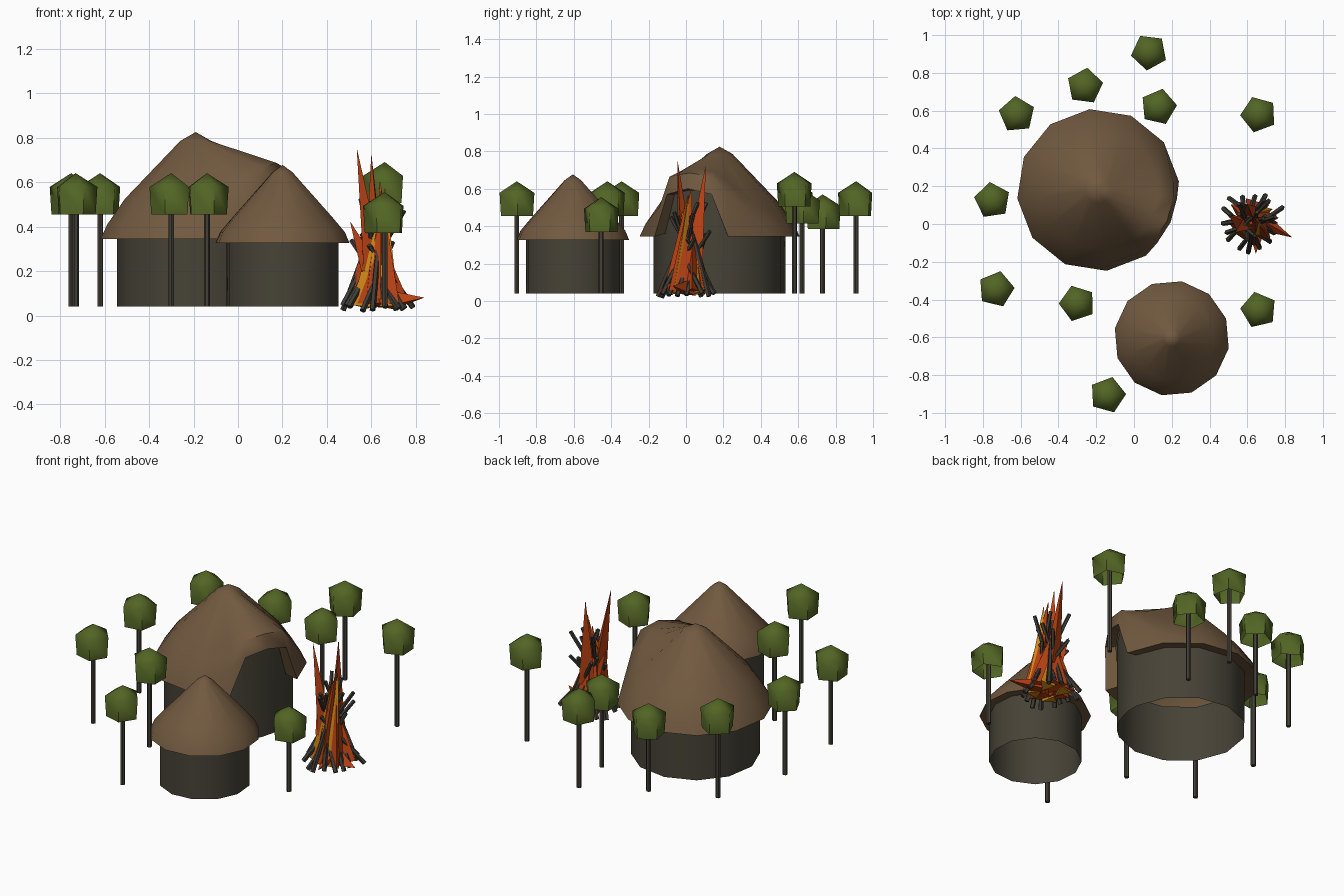
import bpy, bmesh, math, random
from mathutils import Vector, Matrix

if "Cube" in bpy.data.objects:
    bpy.data.objects.remove(bpy.data.objects["Cube"])

random.seed(7)


def material(name, r, g, b):
    m = bpy.data.materials.new(name)
    m.diffuse_color = (r, g, b, 1)
    m.use_nodes = True
    m.node_tree.nodes["Principled BSDF"].inputs["Base Color"].default_value = m.diffuse_color
    return m


THATCH = material("brown thatch", .165, .100, .050)
WALL = material("grey brown wall", .062, .055, .038)
BARK = material("dark bark", .058, .051, .038)
LEAF = material("leaf green", .085, .130, .018)
LOG = material("charred log", .048, .045, .036)
ORANGE = material("flame orange", .50, .055, .007)
YELLOW = material("flame yellow", .62, .24, .008)


def finish(bm, name, mat, loc=(0, 0, 0), smooth=None):
    bmesh.ops.recalc_face_normals(bm, faces=bm.faces)
    me = bpy.data.meshes.new(name)
    bm.to_mesh(me)
    bm.free()
    me.materials.append(mat)
    ob = bpy.data.objects.new(name, me)
    ob.location = loc
    bpy.context.collection.objects.link(ob)
    if smooth:
        bpy.ops.object.select_all(action='DESELECT')
        ob.select_set(True)
        bpy.context.view_layer.objects.active = ob
        bpy.ops.object.shade_smooth_by_angle(angle=math.radians(smooth))
    return ob


def lathe(name, mat, loc, angles, profile, apex=None, smooth=50):
    """Skin of rings; profile(angle) gives the (radius, z) points of one spoke."""
    bm = bmesh.new()
    spokes = []
    for a in angles:
        c, s = math.cos(math.radians(a)), math.sin(math.radians(a))
        spokes.append([bm.verts.new((r * c, r * s, z)) for r, z in profile(a)])
    top = bm.verts.new((0, 0, apex)) if apex else None
    for i, p in enumerate(spokes):
        q = spokes[(i + 1) % len(spokes)]
        if top:
            bm.faces.new((top, p[0], q[0]))
        for k in range(len(p) - 1):
            bm.faces.new((p[k], p[k + 1], q[k + 1], q[k]))
    return finish(bm, name, mat, loc, smooth)


# large hut: 12-sided, with the eave lifted into a hood over the doorway
big_loc = (-.19, .18, 0)
big_angles = [6 + 30 * k for k in range(11)] + [318, 336, 354]


def big_roof(a):
    if a in (318, 354):
        return [(.07, .785), (.32, .69), (.40, .665), (.42, .57), (.36, .57)]
    if a == 336:
        return [(.07, .785), (.32, .71), (.40, .685), (.42, .60), (.36, .60)]
    if a == 6:
        return [(.07, .785), (.32, .65), (.40, .57), (.43, .345), (.36, .36)]
    if a == 306:
        return [(.07, .785), (.32, .61), (.40, .50), (.43, .345), (.36, .36)]
    return [(.07, .785), (.32, .525), (.40, .41), (.43, .345), (.355, .36)]


lathe("large_hut_roof", THATCH, big_loc, big_angles, big_roof, .825)
lathe("large_hut_wall", WALL, big_loc, big_angles,
      lambda a: [(.355, .04), (.355, .59 if a in (318, 336, 354) else .38)], smooth=40)

# small hut
small_loc = (.2, -.605, 0)
small_angles = [20 + 30 * k for k in range(12)]
lathe("small_hut_roof", THATCH, small_loc, small_angles,
      lambda a: [(.045, .645), (.225, .445), (.285, .375), (.306, .325), (.255, .325)], .677)
lathe("small_hut_wall", WALL, small_loc, small_angles,
      lambda a: [(.255, .04), (.255, .34)], smooth=40)

# trees: x, y, top height
trees = [(-.62, .58, .64), (-.26, .73, .57), (.08, .91, .64), (.13, .62, .60),
         (.66, .58, .69), (-.75, .125, .64), (-.73, -.345, .64), (-.30, -.42, .64),
         (-.14, -.905, .64), (.66, -.455, .555)]
for i, (x, y, h) in enumerate(trees):
    turn = random.uniform(0, 72)
    five = [turn + 72 * k for k in range(5)]
    lathe(f"tree_crown_{i}", LEAF, (x, y, 0), five,
          lambda a: [(.098, h - .062), (.09, h - .185)], h, smooth=60)
    six = [turn + 60 * k for k in range(6)]
    lathe(f"tree_trunk_{i}", BARK, (x, y, 0), six,
          lambda a: [(.014, h - .06), (.014, .04), (.001, .04)], smooth=None)


def spike(bm, a, b, ra, rb, sides, turn=0):
    """Tapered stick from point a to point b."""
    a, b = Vector(a), Vector(b)
    d = b - a
    rot = d.to_track_quat('Z', 'Y').to_matrix().to_4x4()
    m = Matrix.Translation((a + b) / 2) @ rot @ Matrix.Rotation(turn, 4, 'Z')
    bmesh.ops.create_cone(bm, cap_ends=True, segments=sides, radius1=ra,
                          radius2=rb, depth=d.length, matrix=m)


def polar(r, deg, z):
    return (r * math.cos(math.radians(deg)), r * math.sin(math.radians(deg)), z)


fire_loc = (.625, .015, 0)

# leaning logs of the bonfire
bm = bmesh.new()
for k in range(16):
    deg = k * 22.5 + random.uniform(-8, 8)
    foot = polar(random.uniform(.12, .18), deg, random.uniform(.02, .05))
    tip = polar(random.uniform(.03, .13), deg + random.uniform(120, 220), random.uniform(.30, .56))
    spike(bm, foot, tip, .014, .011, 5, k)
finish(bm, "bonfire_logs", LOG, fire_loc)

# flames: outer orange blades with a few yellow ones inside
bm = bmesh.new()
for k in range(6):
    deg = k * 60 + 15
    spike(bm, polar(.07, deg, .05), polar(.02, deg + 90, .40 + .04 * k), .075, .002, 3, k * 1.3)
for foot, tip in [((-.02, -.02, .2), (-.09, -.06, .745)), ((.0, .03, .2), (-.025, .09, .72)),
                  ((.05, .0, .06), (.21, -.085, .08)), ((-.04, -.02, .2), (-.12, .03, .42)),
                  ((.03, -.03, .1), (.02, -.17, .05))]:
    spike(bm, foot, tip, .055, .001, 3, foot[0] * 40)
finish(bm, "flames_outer", ORANGE, fire_loc)

bm = bmesh.new()
for k in range(4):
    deg = k * 90 + 40
    spike(bm, polar(.08, deg, .04), polar(.035, deg + 50, .30 + .09 * k), .05, .002, 3, k)
finish(bm, "flames_inner", YELLOW, fire_loc)
